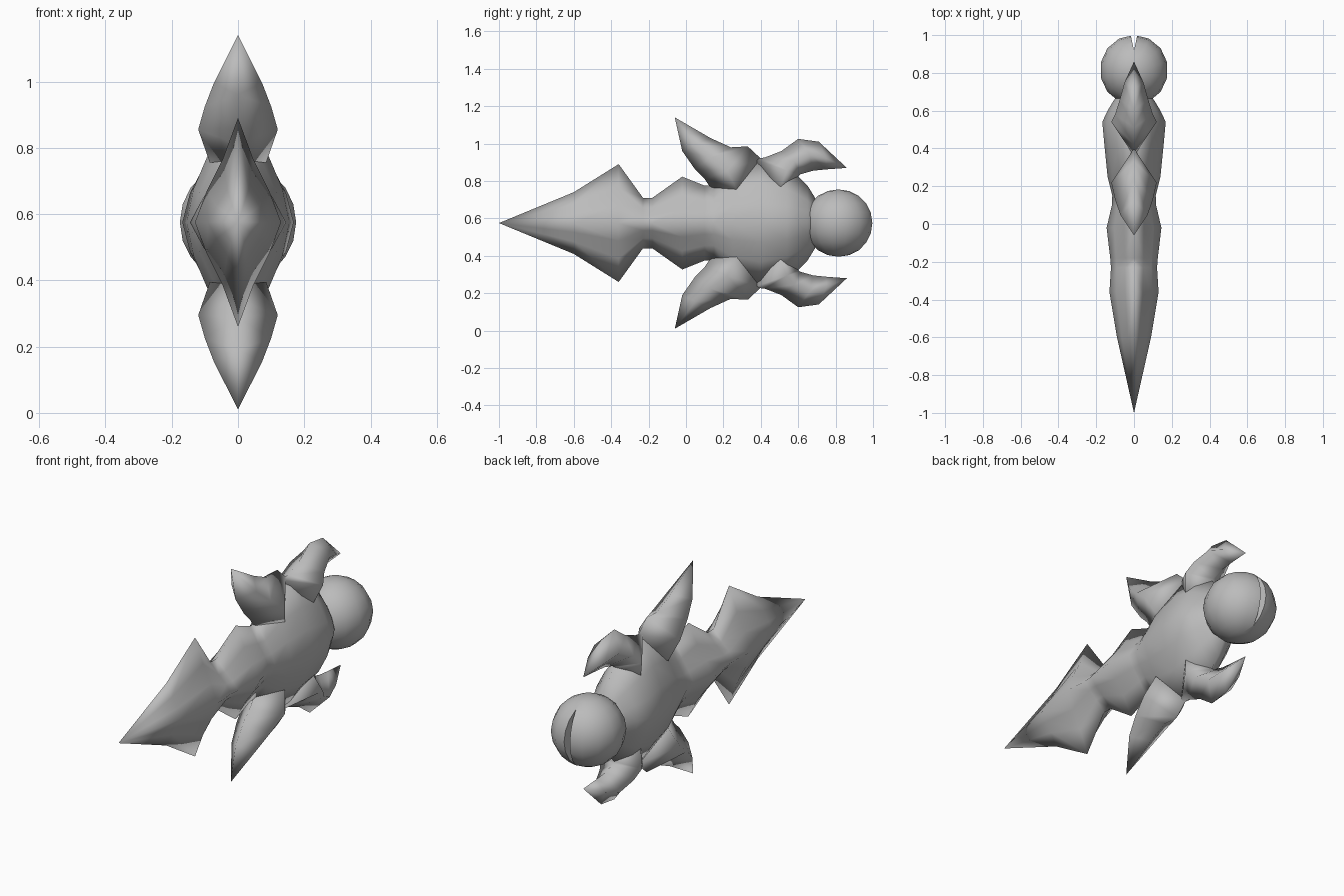
import bpy, bmesh

if "Cube" in bpy.data.objects:
    bpy.data.objects.remove(bpy.data.objects["Cube"])

MID = 0.575  # height of the long axis

grey = bpy.data.materials.new("plain grey")
grey.use_nodes = True
colour = (0.5, 0.5, 0.5, 1)
grey.diffuse_color = colour
grey.node_tree.nodes["Principled BSDF"].inputs["Base Color"].default_value = colour


def finish(ob, angle):
    bpy.ops.object.select_all(action='DESELECT')
    bpy.context.view_layer.objects.active = ob
    ob.select_set(True)
    bpy.ops.object.shade_smooth_by_angle(angle=angle)


def loft(name, stations, mirror_z=True):
    """Skin rows of (x, y, z) points and mirror them over the middle planes."""
    bm = bmesh.new()
    rows = [[bm.verts.new(p) for p in row] for row in stations]
    for a, b in zip(rows, rows[1:]):
        for i in range(len(a) - 1):
            bm.faces.new((a[i], a[i + 1], b[i + 1], b[i]))
    bmesh.ops.remove_doubles(bm, verts=bm.verts, dist=0.0005)
    # Mirror left to right, then upper to lower
    for axis in (0, 2):
        copy = bmesh.ops.duplicate(bm, geom=bm.verts[:] + bm.edges[:] + bm.faces[:])["geom"]
        for v in copy:
            if isinstance(v, bmesh.types.BMVert):
                v.co[axis] *= -1
        bmesh.ops.remove_doubles(bm, verts=bm.verts, dist=0.0005)
    bmesh.ops.holes_fill(bm, edges=bm.edges[:], sides=0)
    bmesh.ops.recalc_face_normals(bm, faces=bm.faces)
    mesh = bpy.data.meshes.new(name)
    bm.to_mesh(mesh)
    bm.free()
    mesh.materials.append(grey)
    ob = bpy.data.objects.new(name, mesh)
    ob.location.z = MID
    bpy.context.collection.objects.link(ob)
    finish(ob, 2.3)
    return ob


# Blade, collar and body: y, half thickness, half height, fullness of the flank
spine = [
    (-1, 0, 0, .5), (-.6, .09, .165, .45), (-.36, .13, .315, .45),
    (-.23, .122, .135, .5), (-.18, .126, .135, .5), (-.02, .145, .248, .45),
    (.1, .117, .2, .5), (.15, .115, .2, .6), (.25, .14, .3, .65),
    (.4, .155, .345, .72), (.54, .168, .3, .72), (.6, .14, .25, .7),
    (.65, .11, .2, .7), (.69, .08, .135, .7), (.72, 0, 0, .7),
]
loft("blade_and_body", [
    [(t, y, 0), (t * (.5 + full * .5), y, h * .3),
     (t * full * .8, y, h * .6), (0, y, h)]
    for y, t, h, full in spine])


def arm(name, stations):
    """Each station: outer edge, ridge and inner edge as (y, z), ridge thickness."""
    loft(name, [[(0, *outer), (t, *ridge), (0, *inner)]
                for outer, ridge, inner, t in stations])


arm("front_arms", [
    ((.4, .345), (.27, .18), (.13, .19), .085),
    ((.33, .41), (.22, .28), (.1, .235), .12),
    ((.24, .405), (.13, .35), (.05, .285), .1),
    ((.13, .455), (.05, .42), (-.02, .385), .073),
    ((-.06, .565), (-.06, .565), (-.06, .565), 0),
])
arm("back_arms", [
    ((.36, .345), (.5, .18), (.65, .2), .085),
    ((.42, .35), (.54, .28), (.6, .25), .12),
    ((.51, .385), (.58, .33), (.61, .26), .1),
    ((.6, .45), (.66, .37), (.68, .28), .075),
    ((.71, .435), (.75, .345), (.75, .287), .05),
    ((.86, .295), (.86, .295), (.86, .295), 0),
])

# Pommel ball
bpy.ops.mesh.primitive_uv_sphere_add(segments=14, ring_count=10, radius=.18,
                                     location=(0, .815, MID))
ball = bpy.context.object
ball.name = "pommel_ball"
ball.scale.y = 1.03
ball.data.materials.append(grey)

# Narrow wedge slit at the back of the ball
bm = bmesh.new()
ends = [[bm.verts.new(p) for p in ((0, .92, z), (.022, 1.02, z), (-.022, 1.02, z))]
        for z in (MID - .3, MID + .3)]
bmesh.ops.convex_hull(bm, input=bm.verts)
bmesh.ops.recalc_face_normals(bm, faces=bm.faces)
mesh = bpy.data.meshes.new("slit_cutter")
bm.to_mesh(mesh)
bm.free()
mesh.materials.append(grey)
cutter = bpy.data.objects.new("slit_cutter", mesh)
cutter.hide_render = True
bpy.context.collection.objects.link(cutter)
cut = ball.modifiers.new("slit", 'BOOLEAN')
cut.object = cutter
cut.solver = 'EXACT'
bpy.context.view_layer.objects.active = ball
bpy.ops.object.modifier_apply(modifier=cut.name)
bpy.data.objects.remove(cutter)
finish(ball, .9)
